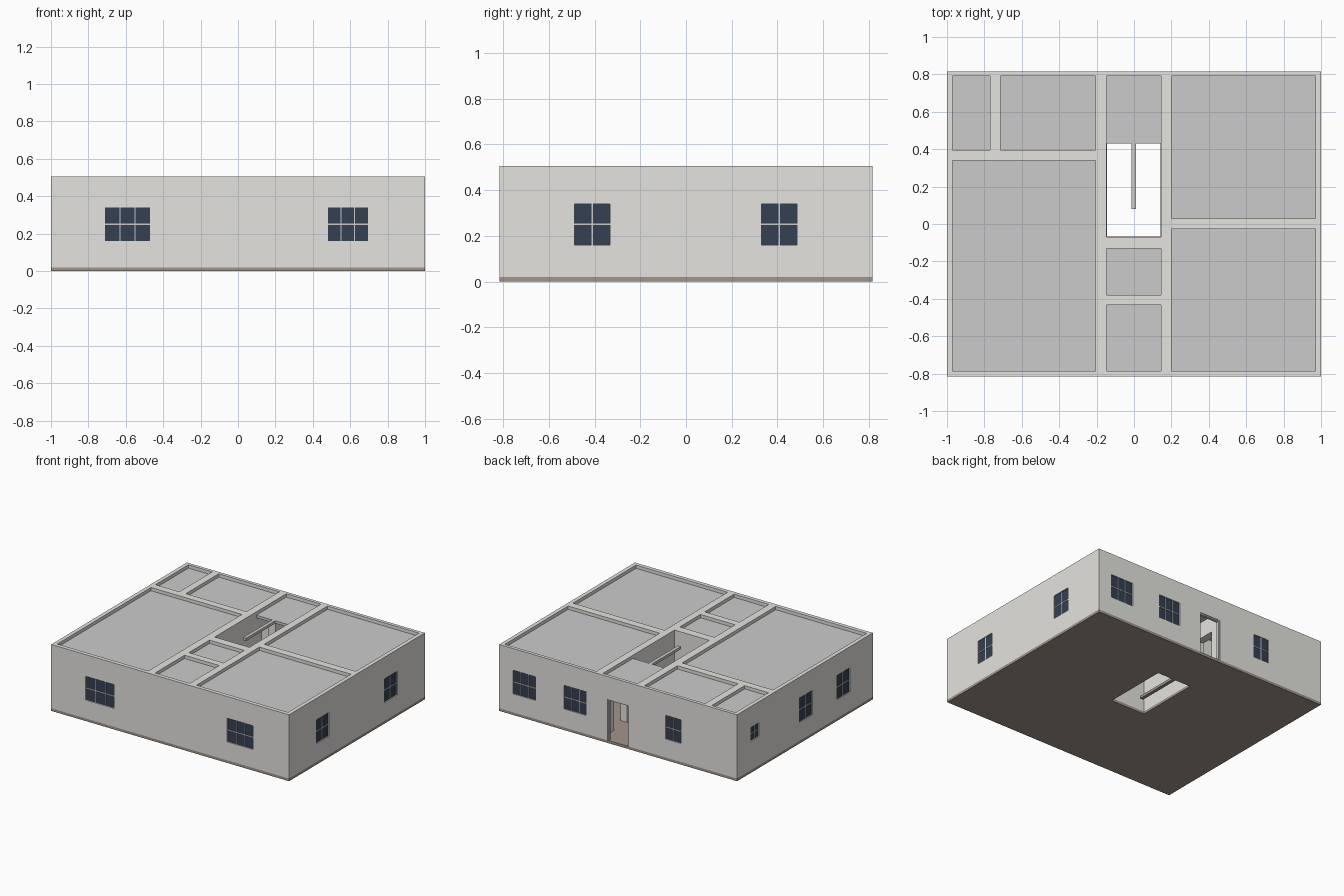
import bpy
import bmesh
from mathutils import Matrix, Vector

if "Cube" in bpy.data.objects:
    bpy.data.objects.remove(bpy.data.objects["Cube"])

W, D, H, FLOOR = 1.0, 0.815, 0.505, 0.02


def material(name, rgb):
    m = bpy.data.materials.new(name)
    m.diffuse_color = (*rgb, 1)
    m.use_nodes = True
    m.node_tree.nodes["Principled BSDF"].inputs["Base Color"].default_value = m.diffuse_color
    return m


PLASTER = material("plaster", (0.78, 0.77, 0.74))
CEILING = material("ceiling_grey", (0.6, 0.6, 0.6))
BROWN = material("floor_brown", (0.36, 0.30, 0.26))
GLASS = material("dark_glass", (0.035, 0.05, 0.085))
TRIM = material("trim_grey", (0.7, 0.7, 0.68))


def boxes(name, bounds, mat=None):
    """One object made of boxes given as (x0, x1, y0, y1, z0, z1)."""
    bm = bmesh.new()
    for x0, x1, y0, y1, z0, z1 in bounds:
        centre = Vector(((x0 + x1) / 2, (y0 + y1) / 2, (z0 + z1) / 2))
        size = Matrix.Diagonal((abs(x1 - x0), abs(y1 - y0), abs(z1 - z0), 1))
        bmesh.ops.create_cube(bm, size=1, matrix=Matrix.Translation(centre) @ size)
    mesh = bpy.data.meshes.new(name)
    bm.to_mesh(mesh)
    bm.free()
    ob = bpy.data.objects.new(name, mesh)
    bpy.context.collection.objects.link(ob)
    if mat:
        mesh.materials.append(mat)
    return ob


def cut(ob, name, bounds):
    """Subtract boxes from an object and discard the cutter."""
    cutter = boxes(name, bounds)
    cutter.hide_render = True
    mod = ob.modifiers.new(name, 'BOOLEAN')
    mod.operation = 'DIFFERENCE'
    mod.solver = 'EXACT'
    mod.object = cutter
    bpy.context.view_layer.objects.active = ob
    bpy.ops.object.modifier_apply(modifier=mod.name)
    bpy.data.objects.remove(cutter)


def on_wall(side, a0, a1, d0, d1, z0, z1):
    """Box on an outer wall: a = span along it, d = depth inward from its face."""
    if side == 'front':
        return (a0, a1, -D + d0, -D + d1, z0, z1)
    if side == 'back':
        return (a0, a1, D - d1, D - d0, z0, z1)
    if side == 'right':
        return (W - d1, W - d0, a0, a1, z0, z1)
    return (-W + d0, -W + d1, a0, a1, z0, z1)


# Rooms by plan bounds; the hall also holds the stairwell
rooms = {
    "small_back_room": (-0.97, -0.77, 0.395, 0.79),
    "back_left_room": (-0.715, -0.205, 0.395, 0.79),
    "front_left_room": (-0.97, -0.205, -0.785, 0.34),
    "hall": (-0.147, 0.145, -0.07, 0.79),
    "middle_closet": (-0.147, 0.145, -0.38, -0.132),
    "front_closet": (-0.147, 0.145, -0.785, -0.432),
    "back_right_room": (0.2, 0.97, 0.03, 0.79),
    "front_right_room": (0.2, 0.97, -0.785, -0.028),
}

# Windows: side, span along wall, bottom, top, pane columns
windows = [
    ('front', -0.71, -0.47, 0.16, 0.34, 3), ('front', 0.48, 0.695, 0.16, 0.34, 3),
    ('right', -0.487, -0.333, 0.16, 0.34, 2), ('right', 0.33, 0.485, 0.16, 0.34, 2),
    ('back', 0.695, 0.885, 0.16, 0.34, 3), ('back', 0.27, 0.455, 0.16, 0.34, 3),
    ('back', -0.53, -0.40, 0.16, 0.34, 2),
    ('left', 0.55, 0.645, 0.24, 0.345, 2), ('left', -0.09, 0.065, 0.16, 0.345, 2),
    ('left', -0.54, -0.385, 0.16, 0.345, 2),
]

# Walls: solid block minus rooms, windows and doorways
walls = boxes("walls", [(-W, W, -D, D, FLOOR, H)], PLASTER)
cut(walls, "room_cutter", [(*r, -0.1, 0.6) for r in rooms.values()])
openings = [on_wall(s, a0, a1, -0.05, 0.05, z0, z1) for s, a0, a1, z0, z1, _ in windows]
openings.append(on_wall('back', -0.09, 0.09, -0.05, 0.05, -0.01, 0.335))
openings += [(-0.23, -0.13, 0.5, 0.66, -0.01, 0.335), (0.13, 0.23, 0.5, 0.66, -0.01, 0.335)]
cut(walls, "opening_cutter", openings)

# Floor slab with stairwell hole and its narrow divider
floor = boxes("floor_slab", [(-W, W, -D, D, 0, FLOOR)], BROWN)
cut(floor, "stairwell_cutter", [(-0.145, 0.143, -0.068, 0.43, -0.1, 0.1)])
boxes("floor_stair_divider", [(-0.014, 0.012, 0.08, 0.43, 0, FLOOR)], BROWN)

# Ceiling panels sunk below the wall tops
for name, (x0, x1, y0, y1) in rooms.items():
    if name == "hall":
        y0 = 0.43
    boxes(name + "_ceiling", [(x0, x1, y0, y1, 0.46, 0.48)], CEILING)
boxes("ceiling_stair_divider", [(-0.014, 0.012, 0.08, 0.43, 0.46, 0.48)], CEILING)

# Windows: recessed glass with thin glazing bars
for i, (side, a0, a1, z0, z1, cols) in enumerate(windows, 1):
    boxes(f"window_glass_{i}", [on_wall(side, a0, a1, 0.008, 0.02, z0, z1)], GLASS)
    bars = [on_wall(side, a0, a1, 0.005, 0.023, (z0 + z1) / 2 - 0.003, (z0 + z1) / 2 + 0.003)]
    for c in range(1, cols):
        a = a0 + (a1 - a0) * c / cols
        bars.append(on_wall(side, a - 0.003, a + 0.003, 0.005, 0.023, z0, z1))
    boxes(f"window_bars_{i}", bars, TRIM)

# Entrance door frame
boxes("door_frame", [
    on_wall('back', -0.09, -0.08, 0.004, 0.024, FLOOR, 0.335),
    on_wall('back', 0.08, 0.09, 0.004, 0.024, FLOOR, 0.335),
    on_wall('back', -0.08, 0.08, 0.004, 0.024, 0.325, 0.335)], TRIM)
